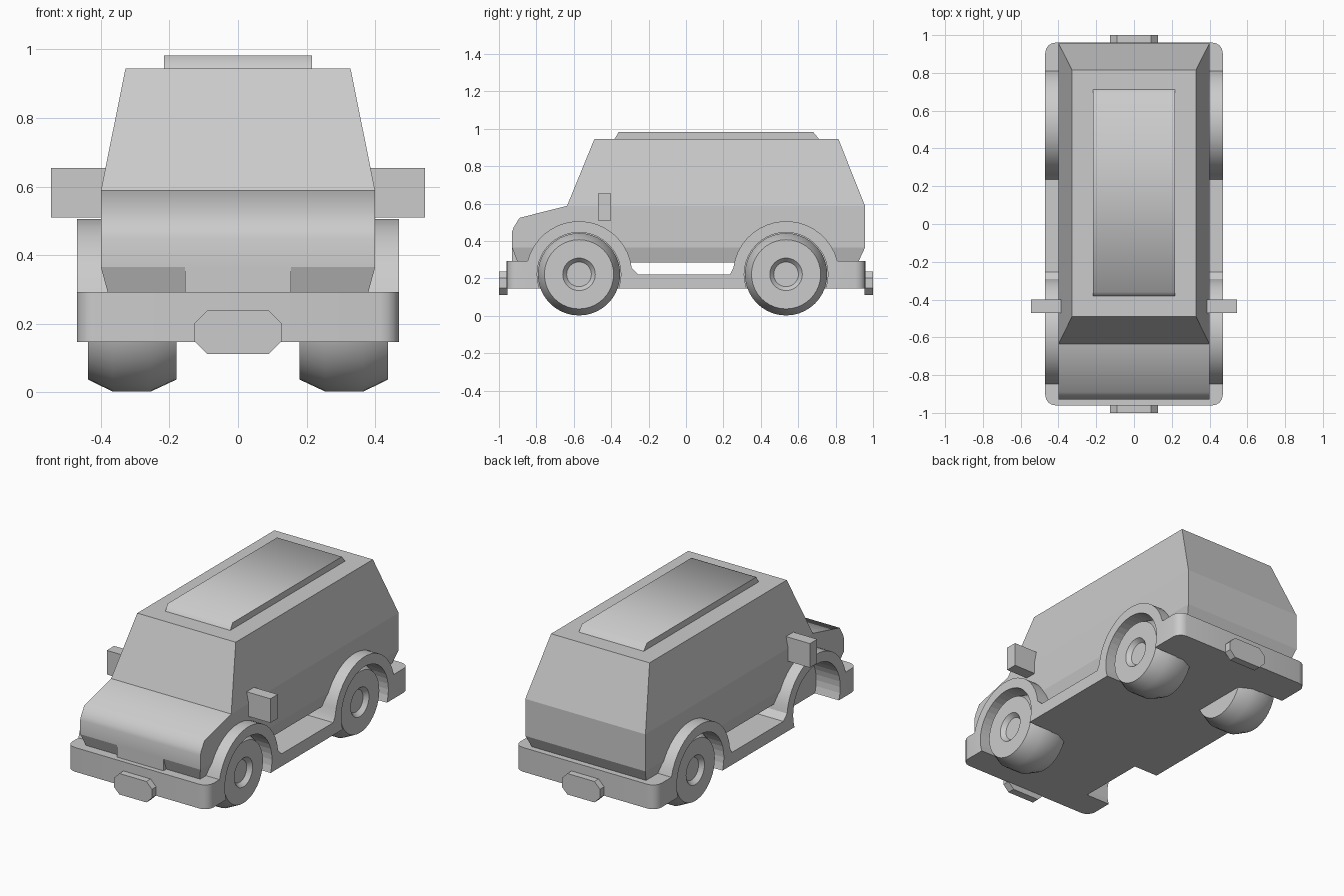
import bpy, bmesh
from math import sin, cos, pi, radians
from mathutils import Vector

if "Cube" in bpy.data.objects:
    bpy.data.objects.remove(bpy.data.objects["Cube"])

grey = bpy.data.materials.new("plain_grey")
grey.use_nodes = True
grey.diffuse_color = (0.6, 0.6, 0.6, 1)
grey.node_tree.nodes["Principled BSDF"].inputs["Base Color"].default_value = (0.6, 0.6, 0.6, 1)


def finish(bm, name, smooth=None):
    bmesh.ops.recalc_face_normals(bm, faces=bm.faces)
    mesh = bpy.data.meshes.new(name)
    bm.to_mesh(mesh)
    bm.free()
    mesh.materials.append(grey)
    ob = bpy.data.objects.new(name, mesh)
    bpy.context.collection.objects.link(ob)
    if smooth:
        bpy.ops.object.select_all(action='DESELECT')
        ob.select_set(True)
        bpy.context.view_layer.objects.active = ob
        bpy.ops.object.shade_smooth_by_angle(angle=radians(smooth))
    return ob


def extrude(points, axis_map, a, b):
    """Extrude a 2D outline from depth a to b; axis_map places (u, v, depth) in space."""
    bm = bmesh.new()
    face = bm.faces.new([bm.verts.new(axis_map(u, v, a)) for u, v in points])
    new = bmesh.ops.extrude_face_region(bm, geom=[face])["geom"]
    shift = Vector(axis_map(0, 0, b)) - Vector(axis_map(0, 0, a))
    bmesh.ops.translate(bm, vec=shift, verts=[g for g in new if isinstance(g, bmesh.types.BMVert)])
    return bm


def side(u, v, d):
    return (d, u, v)


def front(u, v, d):
    return (u, d, v)


def box(name, lo, hi):
    pts = [(lo[1], lo[2]), (hi[1], lo[2]), (hi[1], hi[2]), (lo[1], hi[2])]
    return finish(extrude(pts, side, lo[0], hi[0]), name)


AXLES = (-0.572, 0.535)
AXLE_Z, WHEEL_R, ARCH_R = 0.222, 0.22, 0.284


def arc(y, a0, a1, n=18):
    """Arch points from angle a0 to a1 around an axle."""
    return [(y + ARCH_R * cos(a0 + (a1 - a0) * i / n),
             AXLE_Z + ARCH_R * sin(a0 + (a1 - a0) * i / n)) for i in range(n + 1)]


# Chassis: bumpers, arches and sills in one profile, with rounded bumper corners
low = 0.25
outline = [(-0.96, 0.147), (-0.96, 0.293)]
outline += arc(AXLES[0], pi - low, 0.12) + [(-0.255, AXLE_Z)]
outline += [(0.235, AXLE_Z)] + arc(AXLES[1], pi - 0.12, low) + [(0.96, 0.293), (0.96, 0.147)]
bm = extrude(outline, side, -0.47, 0.47)
corners = [e for e in bm.edges if all(abs(v.co.y) > 0.95 for v in e.verts)
           and abs(e.verts[0].co.z - e.verts[1].co.z) > 0.1]
bmesh.ops.bevel(bm, geom=corners, offset=0.055, segments=4, affect='EDGES', profile=0.5)
chassis = finish(bm, "chassis", 30)

# Body shell: side profile, narrowed toward the roof and the floor
shell = [(-0.90, 0.285), (-0.93, 0.365), (-0.93, 0.45), (-0.922, 0.472), (-0.89, 0.524),
         (-0.636, 0.588), (-0.49, 0.945), (0.815, 0.945), (0.957, 0.588),
         (0.957, 0.365), (0.92, 0.285)]
bm = extrude(shell, side, -0.4, 0.4)
for z in (0.365, 0.588):
    bmesh.ops.bisect_plane(bm, geom=bm.verts[:] + bm.edges[:] + bm.faces[:],
                           plane_co=(0, 0, z), plane_no=(0, 0, 1))
for v in bm.verts:
    half = 0.4
    if v.co.z > 0.59:
        half = 0.328
    elif v.co.z < 0.36:
        half = 0.378
    v.co.x = half if v.co.x > 0 else -half
bm.normal_update()
body = finish(bm, "body")
for p in body.data.polygons:
    # soft rounded nose of the bonnet
    p.use_smooth = p.center.y < -0.65 and abs(p.normal.x) < 0.1 and p.normal.z > -0.1

box("front_grille_panel", (-0.155, -0.93, 0.28), (0.155, -0.85, 0.366))

# Wheel wells cut into chassis and body
for y in AXLES:
    for s, tag in ((1, "left"), (-1, "right")):
        circle = [(y + 0.224 * cos(2 * pi * i / 40), AXLE_Z + 0.224 * sin(2 * pi * i / 40))
                  for i in range(40)]
        cutter = finish(extrude(circle, side, s * 0.31, s * 0.6), "well_cutter_" + tag)
        cutter.hide_render = True
        cutter.hide_set(True)
        cutter.display_type = 'WIRE'
        for target in (chassis, body):
            mod = target.modifiers.new("wheel_well", 'BOOLEAN')
            mod.operation = 'DIFFERENCE'
            mod.solver = 'EXACT'
            mod.object = cutter
# Bake the cuts and drop the cutters
deps = bpy.context.evaluated_depsgraph_get()
for target in (chassis, body):
    mesh = bpy.data.meshes.new_from_object(target.evaluated_get(deps))
    target.modifiers.clear()
    target.data = mesh
for ob in [o for o in bpy.data.objects if o.name.startswith("well_cutter")]:
    bpy.data.objects.remove(ob)


# Wheels: lathed tyre with a dished hub; the front right one is absent
def wheel(name, s, y, n=40):
    rim = [(0.18, 0.185), (0.255, WHEEL_R), (0.365, WHEEL_R), (0.437, 0.185),
           (0.437, 0.087), (0.412, 0.066)]
    bm = bmesh.new()
    rings = [[bm.verts.new((s * x, y + r * cos(2 * pi * i / n), AXLE_Z + r * sin(2 * pi * i / n)))
              for i in range(n)] for x, r in rim]
    for a, b in zip(rings, rings[1:]):
        for i in range(n):
            j = (i + 1) % n
            bm.faces.new((a[i], a[j], b[j], b[i]))
    bm.faces.new(rings[0])
    bm.faces.new(rings[-1])
    finish(bm, name, 30)


wheel("front_left_wheel", 1, AXLES[0])
wheel("rear_left_wheel", 1, AXLES[1])
wheel("rear_right_wheel", -1, AXLES[1])

# Raised roof panel with sloped ends
panel = [(-0.385, 0.94), (-0.36, 0.983), (0.68, 0.983), (0.715, 0.94)]
finish(extrude(panel, side, -0.216, 0.216), "roof_panel", 60)

# Door mirrors
for s, tag in ((1, "left"), (-1, "right")):
    xs = sorted((s * 0.385, s * 0.545))
    box(tag + "_mirror", (xs[0], -0.47, 0.51), (xs[1], -0.40, 0.655))

# Octagonal bumper plates, front and rear
w, c, z0, z1 = 0.127, 0.037, 0.112, 0.238
octagon = [(-w, z0 + c), (-w + c, z0), (w - c, z0), (w, z0 + c),
           (w, z1 - c), (w - c, z1), (c - w, z1), (-w, z1 - c)]
for s, tag in ((-1, "front"), (1, "rear")):
    finish(extrude(octagon, front, s * 0.955, s * 1.0), tag + "_bumper_plate")
